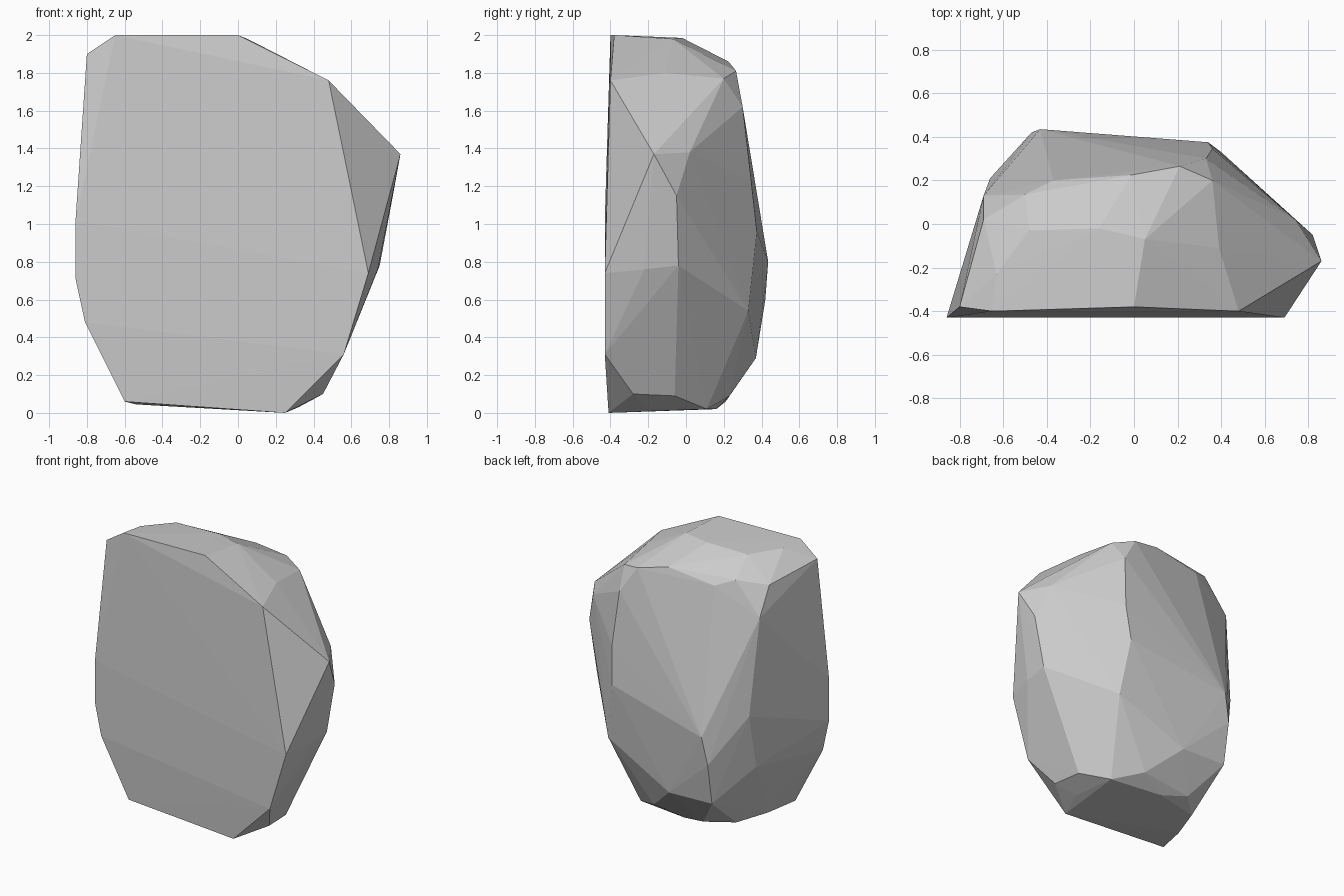
import bpy
import bmesh
from mathutils import Vector


def make_material(name, color):
    """Create one plain flat material."""
    material = bpy.data.materials.new(name)
    material.use_nodes = True
    material.diffuse_color = color
    shader = material.node_tree.nodes["Principled BSDF"]
    shader.inputs["Base Color"].default_value = color
    shader.inputs["Roughness"].default_value = 0.9
    return material


def convex_solid(name, corner_groups, material):
    """Wrap groups of corner points in one flat-faceted convex shell."""
    mesh = bpy.data.meshes.new(name)
    shell = bmesh.new()
    for group in corner_groups:
        for corner in group:
            shell.verts.new(Vector(corner))
    hull = bmesh.ops.convex_hull(shell, input=list(shell.verts))
    loose = set(hull["geom_interior"]) | set(hull["geom_unused"])
    loose_verts = [v for v in loose if isinstance(v, bmesh.types.BMVert)]
    bmesh.ops.delete(shell, geom=loose_verts, context="VERTS")
    bmesh.ops.recalc_face_normals(shell, faces=list(shell.faces))
    for face in shell.faces:
        face.smooth = False
    shell.to_mesh(mesh)
    shell.free()
    mesh.materials.append(material)
    solid = bpy.data.objects.new(name, mesh)
    bpy.context.collection.objects.link(solid)
    return solid


default_cube = bpy.data.objects.get("Cube")
if default_cube:
    bpy.data.objects.remove(default_cube, do_unlink=True)

stone_grey = make_material("stone grey", (0.6, 0.6, 0.6, 1))

# Broad split face at the front, clockwise from the top left
front_outline = [
    (-.8, -.38, 1.9), (-.65, -.4, 2), (0, -.38, 2), (.48, -.4, 1.76),
    (.69, -.43, .74), (.56, -.43, .31), (.25, -.41, 0), (-.6, -.41, .06),
    (-.81, -.43, .48), (-.86, -.43, .71), (-.86, -.43, 1.02),
]

# Gently domed top and its bevelled rear rim
crown = [
    (-.63, -.23, 1.99), (-.48, -.03, 1.98), (-.16, -.02, 1.985),
    (.05, -.07, 1.98), (.39, -.11, 1.8), (.36, .2, 1.77),
    (.21, .265, 1.81), (-.01, .225, 1.86), (-.37, .2, 1.81),
    (-.5, .135, 1.86), (-.69, .02, 1.83),
]

# Pointed shoulder on the left side
shoulder = [
    (.86, -.17, 1.37), (.82, -.05, 1.15), (.75, -.04, .78),
    (.74, -.22, .76), (.74, .02, 1.38),
]

# Two upright ridges across the back, and the right rear edge
back_ridges = [
    (.33, .3, 1.62), (.36, .345, 1.23), (.34, .375, .96), (.4, .33, .54),
    (-.43, .435, .8), (-.47, .42, .6), (-.47, .37, .3), (-.12, .37, .29),
    (-.69, .13, 1.63), (-.66, .21, .93), (-.66, .13, .53),
]

# Chipped rim around the underside
base_rim = [
    (.45, -.28, .1), (.43, -.06, .09), (.32, -.22, .03), (.29, .11, .02),
    (.1, .23, .09), (-.1, .16, .02), (-.29, .21, .06), (-.45, .06, .04),
    (-.54, -.18, .045),
]

convex_solid(
    "boulder",
    [front_outline, crown, shoulder, back_ridges, base_rim],
    stone_grey,
)
